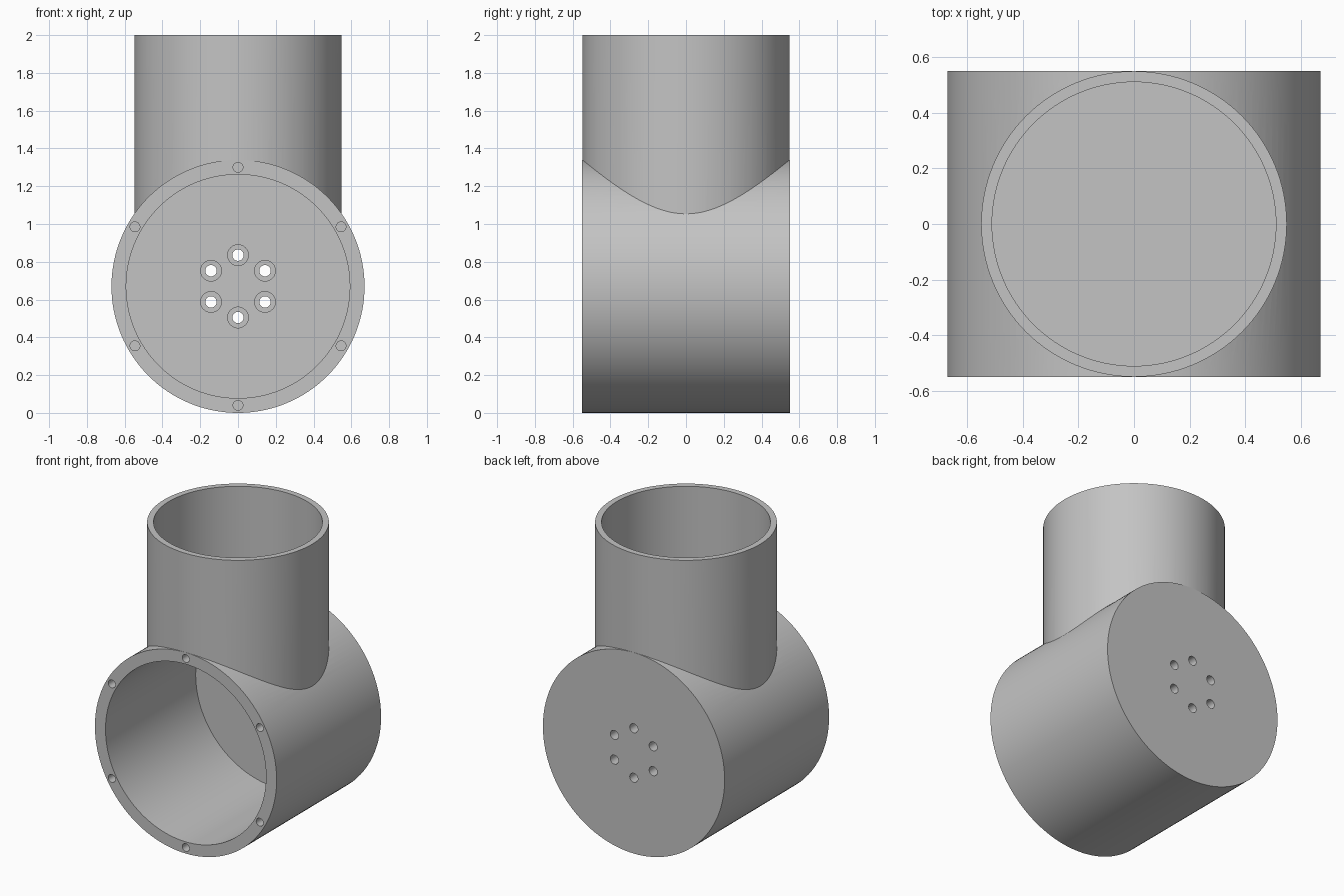
import bpy
from math import pi, cos, sin

cube = bpy.data.objects.get("Cube")
if cube:
    bpy.data.objects.remove(cube, do_unlink=True)

AXIS_Z = 0.67      # height of the horizontal axis, equal to the body radius
HALF = 0.55        # half the body length
WALL_Y = 0.40      # inner face of the back wall

grey = bpy.data.materials.new("plain grey")
grey.use_nodes = True
colour = (0.55, 0.55, 0.55, 1)
grey.diffuse_color = colour
grey.node_tree.nodes["Principled BSDF"].inputs["Base Color"].default_value = colour


def cylinder(name, radius, start, end, x=0.0, off=0.0, upright=False, sides=32):
    """Cylinder between two positions along z (upright) or along y."""
    mid = (start + end) / 2
    place = (0, 0, mid) if upright else (x, mid, AXIS_Z + off)
    bpy.ops.mesh.primitive_cylinder_add(
        vertices=sides, radius=radius, depth=end - start, location=place,
        rotation=(0 if upright else pi / 2, 0, 0))
    obj = bpy.context.object
    obj.name = name
    obj.data.materials.append(grey)
    return obj


def combine(target, tool, operation):
    """Apply a boolean and discard the tool."""
    tool.hide_render = True
    mod = target.modifiers.new(operation.lower(), 'BOOLEAN')
    mod.operation, mod.solver, mod.object = operation, 'EXACT', tool
    bpy.context.view_layer.objects.active = target
    bpy.ops.object.modifier_apply(modifier=mod.name)
    bpy.data.objects.remove(tool, do_unlink=True)


def ring(radius):
    """Six hole centres, the first straight up."""
    for i in range(6):
        a = pi / 2 + i * pi / 3
        yield radius * cos(a), radius * sin(a)


# Horizontal body with the upright socket growing out of it
housing = cylinder("pipe_housing", AXIS_Z, -HALF, HALF, sides=128)
combine(housing, cylinder("socket", HALF - 0.001, AXIS_Z, 2, upright=True, sides=128), 'UNION')

# Front bore and top socket bore, both with flat floors
combine(housing, cylinder("front_bore", 0.592, -0.8, WALL_Y, sides=128), 'DIFFERENCE')
combine(housing, cylinder("top_bore", 0.51, 1.34, 2.2, upright=True, sides=128), 'DIFFERENCE')

# Blind screw holes in the front rim
for x, off in ring(0.63):
    combine(housing, cylinder("rim_hole", 0.026, -0.7, -0.35, x, off), 'DIFFERENCE')

# Counterbored through holes in the back wall
for x, off in ring(0.165):
    combine(housing, cylinder("counterbore", 0.055, 0.3, WALL_Y + 0.08, x, off), 'DIFFERENCE')
    combine(housing, cylinder("through_hole", 0.03, 0.3, 0.7, x, off), 'DIFFERENCE')

# Smooth curved walls, crisp rims
bpy.ops.object.select_all(action='DESELECT')
housing.select_set(True)
bpy.context.view_layer.objects.active = housing
bpy.ops.object.shade_smooth_by_angle(angle=pi / 6)
